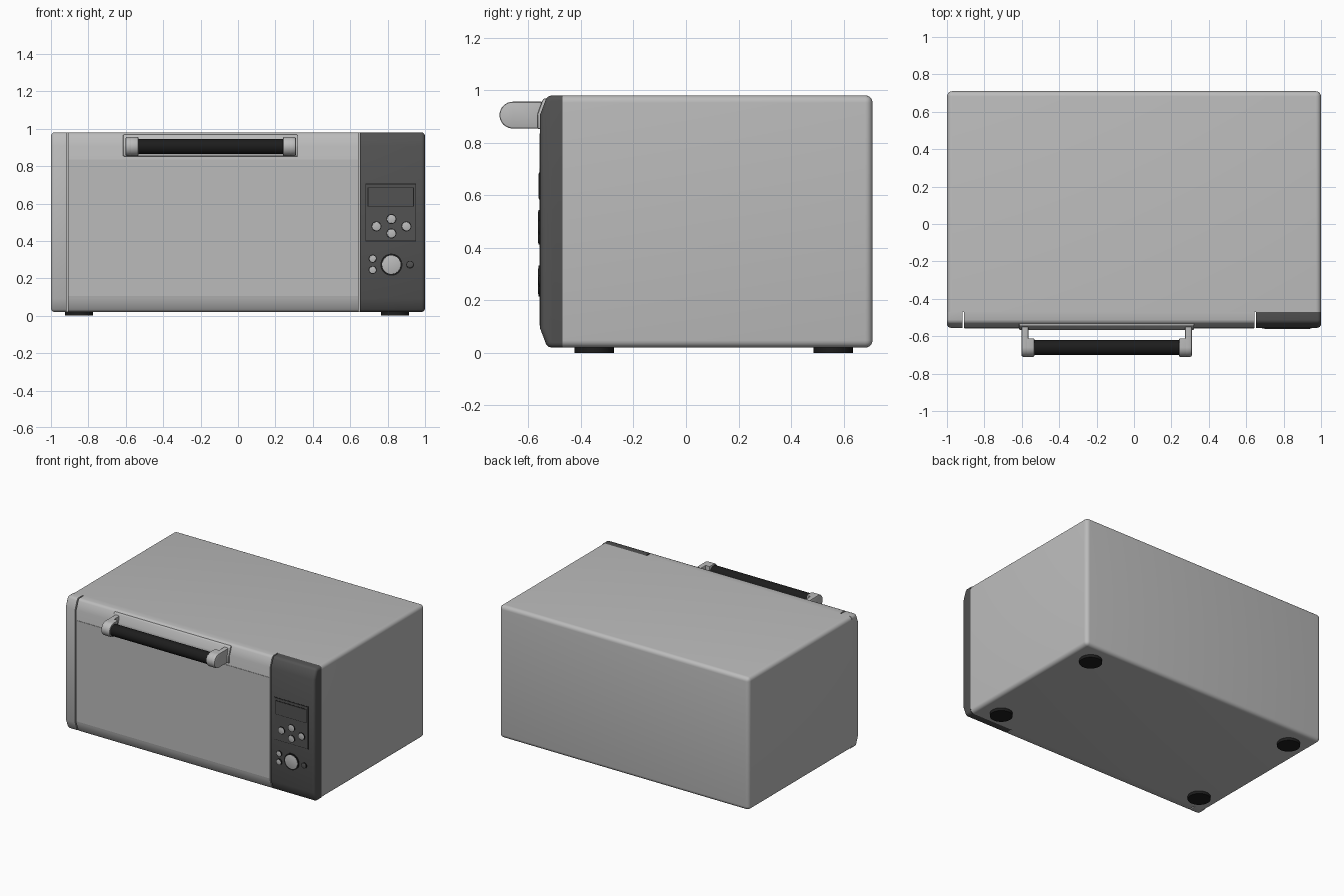
import bpy, bmesh, math
from mathutils import Matrix, Vector

if "Cube" in bpy.data.objects:
    bpy.data.objects.remove(bpy.data.objects["Cube"], do_unlink=True)


def material(name, v):
    m = bpy.data.materials.new(name)
    m.use_nodes = True
    m.diffuse_color = (v, v, v, 1)
    m.node_tree.nodes["Principled BSDF"].inputs["Base Color"].default_value = (v, v, v, 1)
    return m


STEEL = material("light grey steel", 0.50)
PANEL = material("dark grey panel", 0.085)
BLACK = material("black rubber", 0.012)


def finish(name, bm, mat, smooth=True):
    bmesh.ops.recalc_face_normals(bm, faces=bm.faces)
    me = bpy.data.meshes.new(name)
    bm.to_mesh(me)
    bm.free()
    ob = bpy.data.objects.new(name, me)
    bpy.context.collection.objects.link(ob)
    me.materials.append(mat)
    if smooth:
        bpy.ops.object.select_all(action="DESELECT")
        ob.select_set(True)
        bpy.context.view_layer.objects.active = ob
        bpy.ops.object.shade_smooth_by_angle(angle=math.radians(35))
    return ob


def bevel(bm, width, segments, rule=lambda mid, d: True):
    """Round the edges whose midpoint and direction meet the rule."""
    edges = []
    for e in bm.edges:
        a, b = e.verts[0].co, e.verts[1].co
        if rule((a + b) / 2, (b - a).normalized()):
            edges.append(e)
    bmesh.ops.bevel(bm, geom=edges, offset=width, segments=segments, profile=0.5,
                    affect="EDGES", clamp_overlap=True)


def box_mesh(x, y, z):
    bm = bmesh.new()
    bmesh.ops.create_cube(bm, size=1)
    for v in bm.verts:
        v.co = Vector(r[0] if c < 0 else r[1] for c, r in zip(v.co, (x, y, z)))
    return bm


def box(name, x, y, z, mat, width=0.0):
    bm = box_mesh(x, y, z)
    if width:
        bevel(bm, width, 3)
    return finish(name, bm, mat)


def extrude_x(profile, x0, x1):
    """Sweep a (y, z) profile from x0 to x1."""
    bm = bmesh.new()
    face = bm.faces.new([bm.verts.new((x0, y, z)) for y, z in profile])
    out = bmesh.ops.extrude_face_region(bm, geom=[face])["geom"]
    for v in out:
        if isinstance(v, bmesh.types.BMVert):
            v.co.x = x1
    return bm


def cylinder(name, centre, radius, depth, axis, mat, edge=0.0, sides=40):
    bm = bmesh.new()
    rot = {"x": Matrix.Rotation(math.pi / 2, 4, "Y"),
           "y": Matrix.Rotation(math.pi / 2, 4, "X"), "z": Matrix()}[axis]
    bmesh.ops.create_cone(bm, cap_ends=True, segments=sides, radius1=radius, radius2=radius,
                          depth=depth, matrix=Matrix.Translation(centre) @ rot)
    if edge:
        caps = {e for f in bm.faces if len(f.verts) > 4 for e in f.edges}
        bmesh.ops.bevel(bm, geom=list(caps), offset=edge, segments=2, profile=0.5, affect="EDGES")
    return finish(name, bm, mat)


# Casing, rounded everywhere except around its flat front
BACK = -0.47
body = box_mesh((-1, 1), (BACK, 0.71), (0.02, 0.98))
bevel(body, 0.028, 5, lambda mid, d: mid.y > BACK + 0.01)
finish("casing", body, STEEL)

# Front fascia: sloped profile shared by the side strip, door and control panel
FRONT = -0.555
fascia = [(BACK, 0.02), (-0.512, 0.02), (-0.525, 0.024), (-0.533, 0.034), (FRONT, 0.092),
          (FRONT, 0.908), (-0.533, 0.966), (-0.525, 0.976), (-0.512, 0.98), (BACK, 0.98)]
for name, x0, x1, outer, mat in (("side_strip", -1, -0.917, -1, STEEL),
                                 ("door", -0.908, 0.645, None, STEEL),
                                 ("control_panel", 0.653, 1, 1, PANEL)):
    bm = extrude_x(fascia, x0, x1)
    if outer:
        bevel(bm, 0.02, 4, lambda mid, d: abs(mid.x - outer) < 1e-4 and mid.y > -1
              and mid.y > BACK - 1 and not abs(mid.y - BACK) < 1e-4)
    finish(name, bm, mat)

# Flat door window
box("door_window", (-0.905, 0.642), (FRONT - 0.003, FRONT + 0.01), (0.105, 0.835), STEEL)

# Handle: backing plate, rounded arms, end caps and grip
plate = extrude_x([(-0.54, 0.852), (-0.566, 0.852), (-0.566, 0.908),
                   (-0.544, 0.968), (-0.52, 0.968)], -0.615, 0.322)
bevel(plate, 0.006, 2)
finish("handle_plate", plate, STEEL)


def stadium(y_back, y_centre, r):
    pts = [(y_back, 0.905 + r)]
    for i in range(17):
        a = math.pi / 2 + math.pi * i / 16
        pts.append((y_centre + r * math.cos(a), 0.905 + r * math.sin(a)))
    return pts + [(y_back, 0.905 - r)]


MID = -0.146
for side, label in ((-1, "right"), (1, "left")):
    for part, inner, yb in (("arm", 0.418, -0.55), ("cap", 0.386, -0.612)):
        x0, x1 = sorted((MID + side * 0.455, MID + side * inner))
        bm = extrude_x(stadium(yb, -0.659, 0.051), x0, x1)
        bevel(bm, 0.007, 2, lambda mid, d: abs(d.x) < 0.5)
        finish(f"handle_{part}_{label}", bm, STEEL)
cylinder("handle_grip", (MID, -0.66, 0.905), 0.041, 0.79, "x", BLACK)

# Display unit: thin black outlines behind dark plates
for name, x, z, y in (("display_plate", (0.685, 0.948), (0.402, 0.702), FRONT),
                      ("display_screen", (0.697, 0.936), (0.588, 0.682), FRONT - 0.003)):
    e = 0.004
    box(name + "_rim", (x[0] - e, x[1] + e), (y - 0.001, y + 0.004), (z[0] - e, z[1] + e), BLACK)
    box(name, x, (y - 0.003, y + 0.004), z, PANEL)

# Buttons and dial, each a face set in a black ring
controls = [("button_up", 0.82, 0.517, 0.023, STEEL), ("button_down", 0.82, 0.440, 0.023, STEEL),
            ("button_back", 0.74, 0.478, 0.023, STEEL), ("button_next", 0.90, 0.478, 0.023, STEEL),
            ("upper_small_button", 0.72, 0.305, 0.018, STEEL),
            ("lower_small_button", 0.72, 0.245, 0.018, STEEL),
            ("dial", 0.82, 0.273, 0.050, STEEL), ("power_button", 0.92, 0.273, 0.017, PANEL)]
for name, x, z, r, mat in controls:
    rim = 0.009 if name == "dial" else 0.004
    cylinder(name + "_ring", (x, FRONT, z), r + rim, 0.012, "y", BLACK)
    cylinder(name, (x, FRONT, z), r, 0.015, "y", mat, 0.002)

# Feet
for x, side in ((-0.85, "right"), (0.84, "left")):
    for y, end in ((-0.35, "front"), (0.56, "back")):
        cylinder(f"foot_{end}_{side}", (x, y, 0.015), 0.075, 0.03, "z", BLACK)
